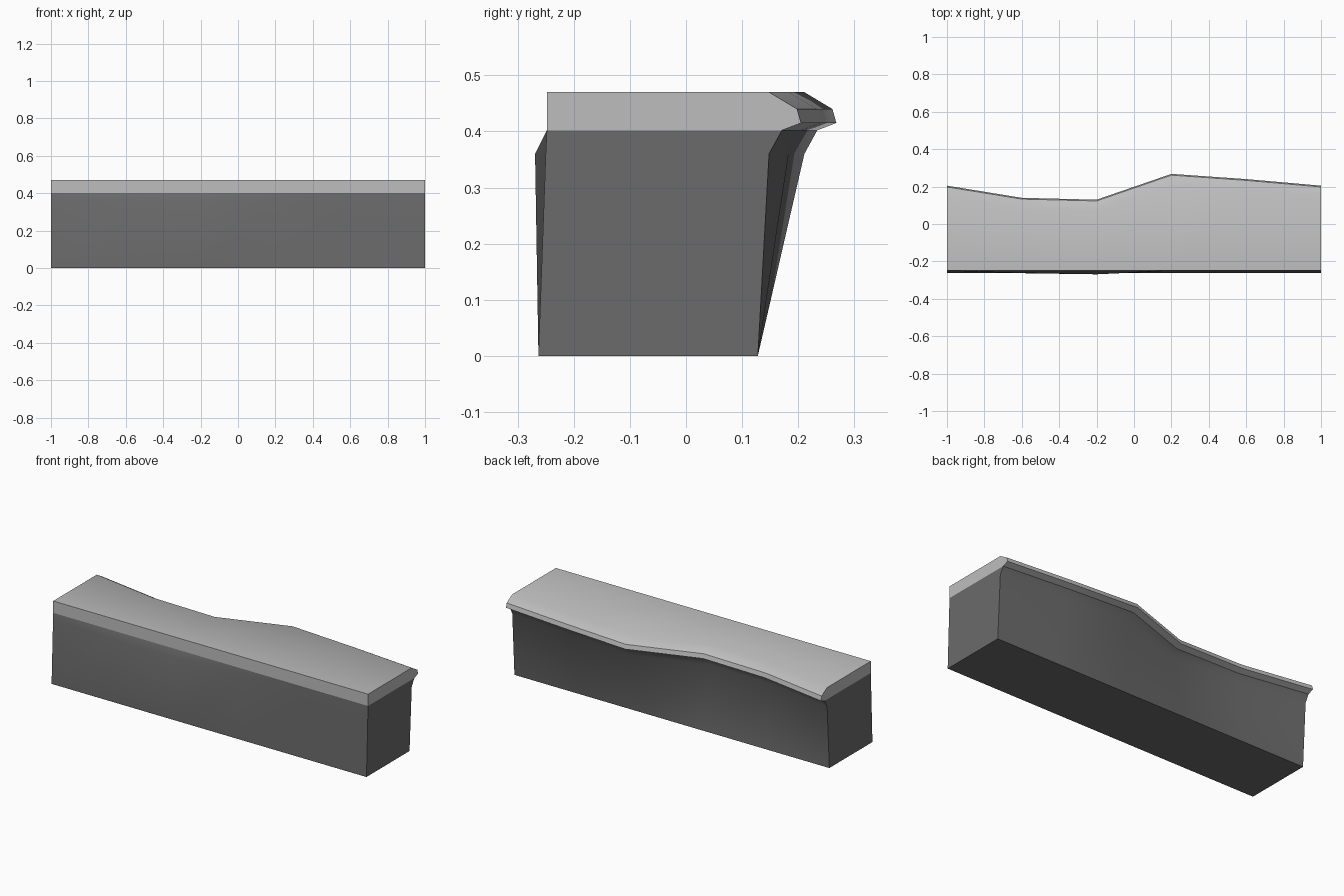
import bpy
import bmesh
import math

cube = bpy.data.objects.get("Cube")
if cube:
    bpy.data.objects.remove(cube, do_unlink=True)


def material(name, value):
    mat = bpy.data.materials.new(name)
    mat.use_nodes = True
    color = (value, value, value, 1)
    mat.diffuse_color = color
    mat.node_tree.nodes["Principled BSDF"].inputs["Base Color"].default_value = color
    return mat


# Stations along the length: x, shift of the wavy back lip, bulge of the front wall
STATIONS = [(-1, 0, 0), (-0.6, -0.065, -0.012), (-0.2, -0.075, -0.019),
            (0.2, 0.063, 0), (0.6, 0.035, 0), (1, 0, 0)]

# Cross-section from front bottom, up over the top and down the back:
# y, z, share of the lip shift, share of the front bulge
PROFILE = [(-0.263, 0, 0, 0), (-0.25, 0.36, 0, 1), (-0.248, 0.402, 0, 0),
           (-0.248, 0.47, 0, 0), (0.148, 0.47, 1, 0), (0.198, 0.44, 1, 0),
           (0.205, 0.415, 1, 0), (0.171, 0.402, 1, 0), (0.148, 0.36, 1, 0),
           (0.128, 0, 0, 0)]
CAP_START, CAP_END = 2, 7


def loft(name, section, mat):
    """Sweep a closed cross-section through all stations and close both ends."""
    bm = bmesh.new()
    rings = [[bm.verts.new((x, y + lip * shift + front * bulge, z))
              for y, z, lip, front in section]
             for x, shift, bulge in STATIONS]
    count = len(section)
    for a, b in zip(rings, rings[1:]):
        for i in range(count):
            j = (i + 1) % count
            # The seam between base and capping is internal, so leave it open
            if {section[i][1], section[j][1]} == {0.402}:
                continue
            bm.faces.new((a[i], a[j], b[j], b[i]))
    bm.faces.new(rings[0][::-1])
    bm.faces.new(rings[-1])
    bmesh.ops.recalc_face_normals(bm, faces=bm.faces)
    mesh = bpy.data.meshes.new(name)
    bm.to_mesh(mesh)
    bm.free()
    mesh.materials.append(mat)
    obj = bpy.data.objects.new(name, mesh)
    bpy.context.collection.objects.link(obj)
    bpy.ops.object.select_all(action="DESELECT")
    obj.select_set(True)
    bpy.context.view_layer.objects.active = obj
    bpy.ops.object.shade_smooth_by_angle(angle=math.radians(40))
    return obj


# Dark wall below, pale capping with the overhanging lip above
loft("wall_base", PROFILE[:CAP_START + 1] + PROFILE[CAP_END:],
     material("dark grey", 0.147))
loft("top_capping", PROFILE[CAP_START:CAP_END + 1],
     material("pale grey", 0.515))
